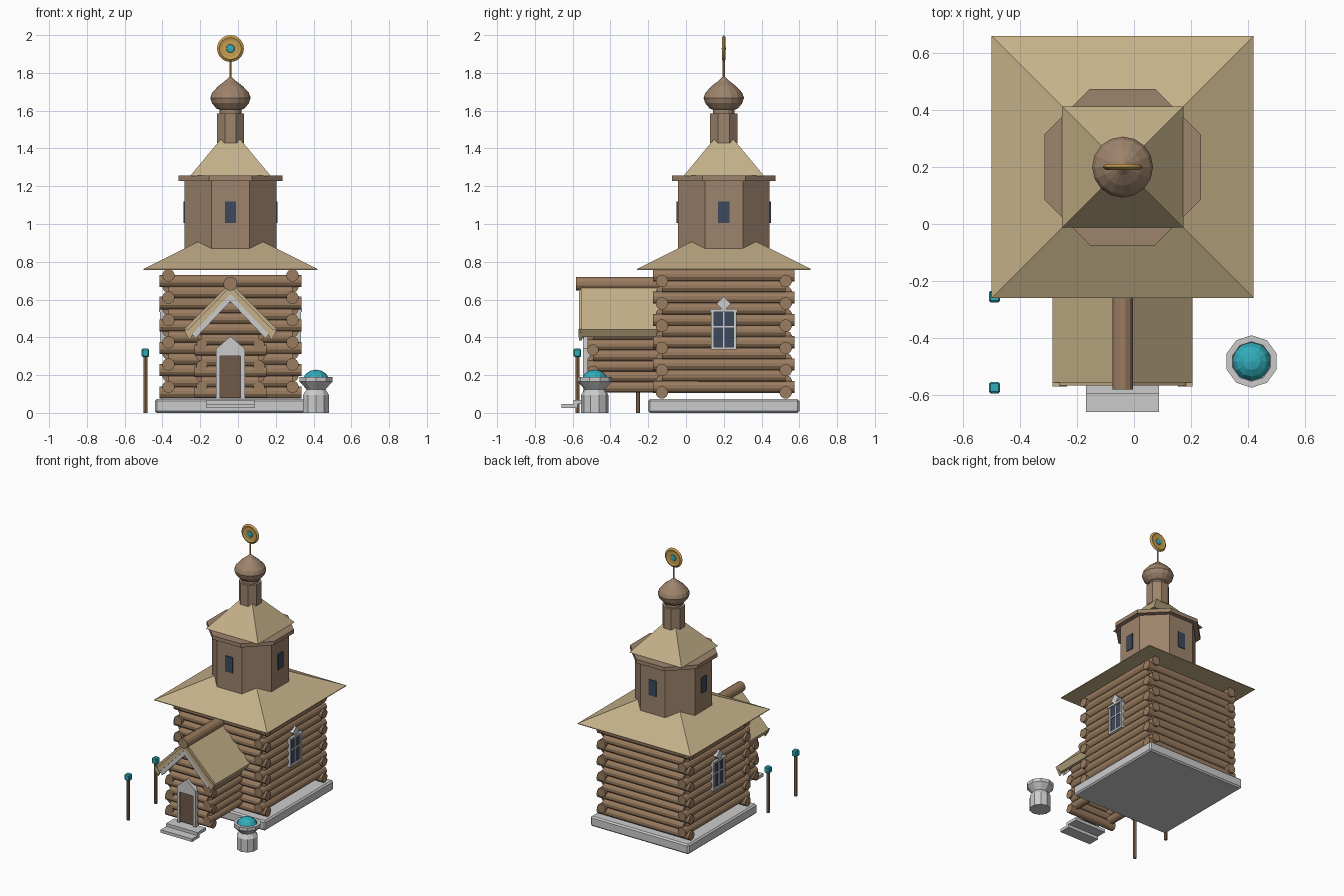
import bpy, bmesh, math
from mathutils import Matrix, Vector

if "Cube" in bpy.data.objects:
    bpy.data.objects.remove(bpy.data.objects["Cube"])

CX, CY = -0.04, 0.2          # church axis


def mat(name, r, g, b):
    m = bpy.data.materials.new(name)
    m.diffuse_color = (r, g, b, 1)
    m.use_nodes = True
    m.node_tree.nodes["Principled BSDF"].inputs["Base Color"].default_value = m.diffuse_color
    return m


LOG = mat("log_wood", 0.32, 0.20, 0.115)
PLANK = mat("plank_wood", 0.34, 0.23, 0.15)
DARK = mat("door_wood", 0.16, 0.10, 0.065)
ROOF = mat("roof_straw", 0.56, 0.44, 0.25)
TEAL = mat("teal", 0.03, 0.42, 0.50)
GOLD = mat("gold", 0.58, 0.34, 0.08)
GLASS = mat("glass", 0.045, 0.065, 0.11)


def finish(name, bm, m=None):
    bmesh.ops.recalc_face_normals(bm, faces=bm.faces)
    me = bpy.data.meshes.new(name)
    bm.to_mesh(me)
    bm.free()
    ob = bpy.data.objects.new(name, me)
    bpy.context.collection.objects.link(ob)
    if m:
        me.materials.append(m)
    return ob


def box(name, x0, x1, y0, y1, z0, z1, m=None, bevel=0):
    bm = bmesh.new()
    T = Matrix.Translation(((x0 + x1) / 2, (y0 + y1) / 2, (z0 + z1) / 2))
    bmesh.ops.create_cube(bm, size=1, matrix=T @ Matrix.Diagonal((x1 - x0, y1 - y0, z1 - z0, 1)))
    if bevel:
        bmesh.ops.bevel(bm, geom=bm.edges[:], offset=bevel, segments=1, affect='EDGES')
    return finish(name, bm, m)


def lathe(name, profile, n, x, y, m=None, z=0, axis='Z', turn=0.0):
    """Revolve (radius, height) points with n flat sides."""
    bm = bmesh.new()
    rings = []
    for r, h in profile:
        if r < 1e-5:
            rings.append([bm.verts.new((0, 0, h))])
        else:
            a = [turn + 2 * math.pi * i / n for i in range(n)]
            rings.append([bm.verts.new((r * math.cos(t), r * math.sin(t), h)) for t in a])
    for a, b in zip(rings, rings[1:]):
        for i in range(n):
            f = [a[i % len(a)], a[(i + 1) % len(a)], b[(i + 1) % len(b)], b[i % len(b)]]
            bm.faces.new(list(dict.fromkeys(f)))
    for ring in (rings[0], rings[-1]):
        if len(ring) > 2:
            bm.faces.new(ring)
    R = {'Z': Matrix(), 'Y': Matrix.Rotation(-math.pi / 2, 4, 'X'),
         'X': Matrix.Rotation(math.pi / 2, 4, 'Y')}[axis]
    bm.transform(Matrix.Translation((x, y, z)) @ R)
    return finish(name, bm, m)


def prism(name, pts, y0, y1, m=None):
    """Extrude an XZ outline along y."""
    bm = bmesh.new()
    f = bm.faces.new([bm.verts.new((x, y0, z)) for x, z in pts])
    g = bmesh.ops.extrude_face_region(bm, geom=[f])['geom']
    bmesh.ops.translate(bm, vec=(0, y1 - y0, 0), verts=[v for v in g if isinstance(v, bmesh.types.BMVert)])
    return finish(name, bm, m)


def log(name, axis, a0, a1, other, z, r):
    x, y = (0, other) if axis == 'X' else (other, 0)
    return lathe(name, [(r, a0), (r, a1)], 12, x, y, LOG, z, axis, math.pi / 12)


def octagon(name, apothem, z0, z1, m):
    r = apothem / math.cos(math.pi / 8)
    return lathe(name, [(r, z0), (r, z1)], 8, CX, CY, m, turn=math.pi / 8)


# Stone base
box("stone_base", CX - 0.4, CX + 0.4, CY - 0.4, CY + 0.4, 0, 0.073, bevel=0.01)

# Main log walls: half-lapped courses, every second log runs past the corner
W, PITCH = 0.328, 0.059
for k in range(11):
    e = 0.375 if k % 2 == 0 else W
    for s in (-1, 1):
        log("wall_log_x", 'X', CX - e, CX + e, CY + s * W, 0.108 + PITCH * k, 0.033)
        log("wall_log_y", 'Y', CY - e, CY + e, CX + s * W, 0.138 + PITCH * k, 0.033)

# Main roof, tower, tower roof
q = math.sqrt(2)
lathe("main_roof", [(0.46 * q, 0.757), (0.46 * q, 0.762), (0, 0.992)], 4, CX, CY, ROOF, turn=math.pi / 4)
octagon("tower", 0.243, 0.80, 1.235, PLANK)
octagon("tower_cornice", 0.275, 1.228, 1.256, PLANK)
lathe("tower_roof", [(0.213 * q, 1.255), (0.04 * q, 1.463)], 4, CX, CY, ROOF, turn=math.pi / 4)
for i in range(4):
    w = box("tower_window", -0.03, 0.03, -0.249, -0.235, 1.005, 1.12, GLASS)
    w.matrix_world = Matrix.Translation((CX, CY, 0)) @ Matrix.Rotation(i * math.pi / 2, 4, 'Z')

# Neck, onion dome and finial
octagon("dome_neck", 0.072, 1.43, 1.585, PLANK)
lathe("onion_dome", [(0.058, 1.58), (0.058, 1.605), (0.075, 1.612), (0.098, 1.64), (0.107, 1.668),
                     (0.097, 1.695), (0.065, 1.73), (0.028, 1.758), (0, 1.785)], 16, CX, CY, PLANK)
lathe("finial_rod", [(0.006, 1.76), (0.006, 1.87)], 8, CX, CY, GOLD)
lathe("finial_ring", [(0.044, -0.006), (0.058, -0.010), (0.071, 0), (0.058, 0.010), (0.044, 0.006)],
      24, CX, CY, GOLD, 1.929, 'Y')
lathe("finial_plate", [(0.046, -0.005), (0.046, 0.005)], 24, CX, CY, DARK, 1.929, 'Y')
lathe("finial_gem", [(0, -0.011), (0.02, -0.009), (0.027, 0), (0.02, 0.009), (0, 0.011)],
      16, CX, CY, TEAL, 1.929, 'Y')

# Side windows, one on each flank


def side_box(name, s, d0, d1, y0, y1, z0, z1, m=None):
    a, b = sorted((CX + s * d0, CX + s * d1))
    box(name, a, b, CY + y0, CY + y1, z0, z1, m)


for s in (-1, 1):
    side_box("window_glass", s, 0.335, 0.364, -0.06, 0.06, 0.345, 0.54, GLASS)
    for t in (-0.06, 0.06):
        side_box("window_jamb", s, 0.34, 0.373, t - 0.008, t + 0.008, 0.34, 0.545)
    side_box("window_sill", s, 0.34, 0.374, -0.068, 0.068, 0.335, 0.35)
    side_box("window_head", s, 0.34, 0.378, -0.073, 0.073, 0.535, 0.55)
    side_box("window_mullion", s, 0.34, 0.369, -0.004, 0.004, 0.345, 0.54)
    side_box("window_crossbar", s, 0.34, 0.369, -0.06, 0.06, 0.452, 0.46)
    d = box("window_crest", -0.014, 0.014, -0.027, 0.027, -0.027, 0.027)
    d.matrix_world = Matrix.Translation((CX + s * 0.362, CY, 0.577)) @ Matrix.Rotation(math.pi / 4, 4, 'X')

# Porch log walls and gable
PW, PY = 0.152, -0.493
for k in range(6):
    e = 0.19 if k % 2 == 0 else PW
    log("porch_log_x", 'X', CX - e, CX + e, PY, 0.108 + 0.056 * k, 0.03)
    for s in (-1, 1):
        log("porch_log_y", 'Y', -0.522 if k % 2 == 0 else PY, -0.14, CX + s * PW, 0.136 + 0.056 * k, 0.03)
for k in range(6, 9):
    z = 0.108 + 0.056 * k
    e = 0.64 - z
    log("gable_log", 'X', CX - e, CX + e, PY, z, 0.03)

# Porch roof: panels, pale bargeboards, eave strips, ridge log
for s in (-1, 1):
    P = lambda pts: [(CX + s * x, z) for x, z in pts]
    prism("porch_roof_panel", P([(0, 0.69), (0.246, 0.442), (0.222, 0.417), (0, 0.645)]), -0.557, -0.13, ROOF)
    prism("porch_bargeboard", P([(0, 0.638), (0.215, 0.43), (0.185, 0.395), (0, 0.59)]), -0.562, -0.54)
    prism("porch_verge", P([(0, 0.67), (0.24, 0.425), (0.215, 0.383), (0.2, 0.42), (0, 0.63)]),
          -0.567, -0.55, ROOF)
    prism("porch_eave_strip", P([(0.246, 0.442), (0.222, 0.403), (0.195, 0.41), (0.222, 0.445)]),
          -0.57, -0.16, ROOF)
log("porch_ridge_log", 'Y', -0.582, -0.13, CX, 0.684, 0.037)

# Door, frame and pointed head
box("door", CX - 0.056, CX + 0.056, -0.535, -0.5, 0.08, 0.305, DARK)
for s in (-1, 1):
    x = CX + s * 0.065
    box("door_jamb", x - 0.011, x + 0.011, -0.545, -0.5, 0.075, 0.305)
prism("door_head", [(CX - 0.076, 0.3), (CX + 0.076, 0.3), (CX + 0.076, 0.34), (CX, 0.405), (CX - 0.076, 0.34)],
      -0.545, -0.5)

# Front steps
box("lower_step", CX - 0.128, CX + 0.128, -0.66, -0.575, 0.025, 0.047)
box("upper_step", CX - 0.128, CX + 0.128, -0.595, -0.5, 0.047, 0.069)

# Lantern posts
for y in (-0.575, -0.255):
    lathe("lantern_post", [(0.011, 0), (0.011, 0.3)], 8, -0.49, y, LOG)
    box("lantern", -0.51, -0.47, y - 0.02, y + 0.02, 0.295, 0.34, TEAL, bevel=0.006)

# Stone font with water dome
lathe("font_bowl", [(0.072, 0), (0.072, 0.095), (0.053, 0.125), (0.092, 0.166), (0.092, 0.19),
                    (0.07, 0.19), (0.06, 0.165)], 10, 0.413, -0.483, turn=math.pi / 10)
lathe("water_dome", [(0.068, 0.16), (0.067, 0.185), (0.053, 0.208), (0.03, 0.223), (0, 0.229)],
      12, 0.413, -0.483, TEAL)
